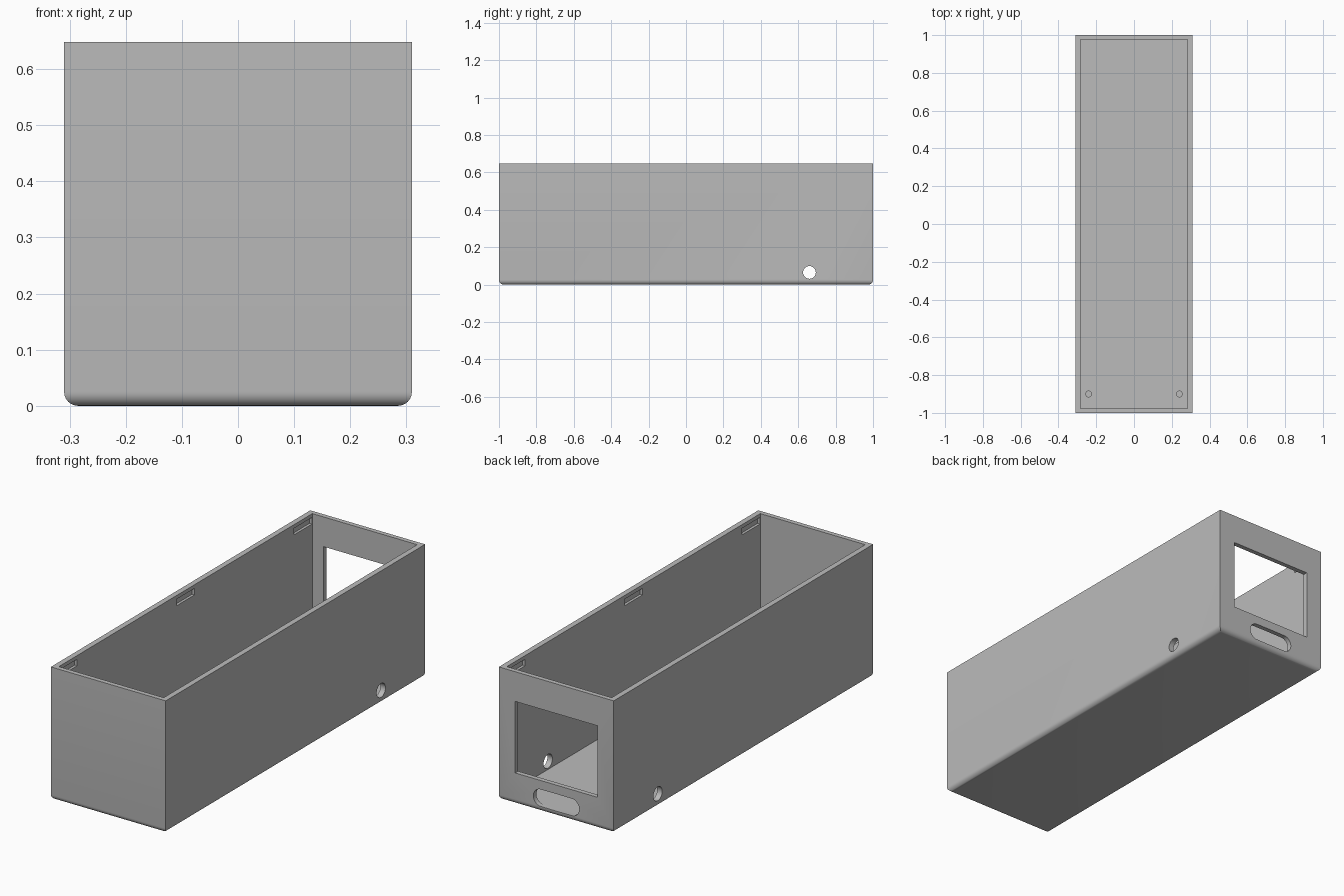
import bpy
import bmesh
from math import radians, pi
from mathutils import Vector

cube = bpy.data.objects.get("Cube")
if cube:
    bpy.data.objects.remove(cube, do_unlink=True)

HALF_X, HALF_Y, HEIGHT = 0.31, 1.0, 0.648
INNER_X, INNER_Y = 0.283, 0.977
FLOOR = 0.025

grey = bpy.data.materials.new("Grey plastic")
grey.use_nodes = True
colour = (0.5, 0.5, 0.5, 1)
grey.diffuse_color = colour
grey.node_tree.nodes["Principled BSDF"].inputs["Base Color"].default_value = colour


def to_object(bm, name):
    bmesh.ops.recalc_face_normals(bm, faces=bm.faces)
    mesh = bpy.data.meshes.new(name)
    bm.to_mesh(mesh)
    bm.free()
    mesh.materials.append(grey)
    obj = bpy.data.objects.new(name, mesh)
    bpy.context.collection.objects.link(obj)
    return obj


def box(name, low, high, round_bottom=0):
    low, high = Vector(low), Vector(high)
    bm = bmesh.new()
    bmesh.ops.create_cube(bm, size=1)
    bmesh.ops.scale(bm, vec=high - low, verts=bm.verts)
    bmesh.ops.translate(bm, vec=(low + high) / 2, verts=bm.verts)
    if round_bottom:
        edges = [e for e in bm.edges if all(v.co.z < low.z + 0.001 for v in e.verts)]
        bmesh.ops.bevel(bm, geom=edges, offset=round_bottom, segments=6,
                        profile=0.5, affect='EDGES')
    return to_object(bm, name)


def cylinder(name, centre, radius, depth, axis='Z', stretch=0):
    """Cylinder along an axis; stretch pulls its halves apart in x into a slot."""
    bm = bmesh.new()
    bmesh.ops.create_cone(bm, cap_ends=True, segments=32, radius1=radius,
                          radius2=radius, depth=depth)
    for v in bm.verts:
        if abs(v.co.x) > 0.001:
            v.co.x += stretch if v.co.x > 0 else -stretch
    obj = to_object(bm, name)
    obj.location = centre
    if axis == 'X':
        obj.rotation_euler.y = pi / 2
    elif axis == 'Y':
        obj.rotation_euler.x = pi / 2
    return obj


def cut(target, cutter):
    cutter.hide_render = True
    bpy.context.view_layer.objects.active = target
    mod = target.modifiers.new("Cut", 'BOOLEAN')
    mod.operation = 'DIFFERENCE'
    mod.solver = 'EXACT'
    mod.object = cutter
    bpy.ops.object.modifier_apply(modifier=mod.name)
    bpy.data.objects.remove(cutter, do_unlink=True)


# Open-topped case with rounded bottom edges
case = box("case", (-HALF_X, -HALF_Y, 0), (HALF_X, HALF_Y, HEIGHT), 0.025)
cut(case, box("cavity", (-INNER_X, -INNER_Y, FLOOR), (INNER_X, INNER_Y, 1)))

# Window and rounded slot in the back wall
cut(case, box("window_cutter", (-0.222, 0.9, 0.154), (0.222, 1.1, 0.503)))
cut(case, cylinder("slot_cutter", (0, 1, 0.069), 0.042, 0.2, 'Y', 0.082))

# Round hole through both side walls
cut(case, cylinder("side_hole_cutter", (0, 0.66, 0.065), 0.034, 1, 'X'))

# Lid catch recesses high on the inner side walls
for side in (-1, 1):
    for y in (-0.905, 0, 0.905):
        x = side * INNER_X
        cut(case, box("catch_cutter", (x - 0.013, y - 0.069, 0.598),
                      (x + 0.013, y + 0.069, 0.63)))

# Small pegs on the floor near the front
for side, name in ((1, "left"), (-1, "right")):
    cylinder(name + "_floor_peg", (side * 0.24, -0.9, FLOOR + 0.018), 0.018, 0.04)

# Smooth the rounded parts, keep corners sharp
for obj in bpy.context.scene.objects:
    obj.select_set(obj.type == 'MESH')
bpy.context.view_layer.objects.active = case
bpy.ops.object.shade_smooth_by_angle(angle=radians(30))
